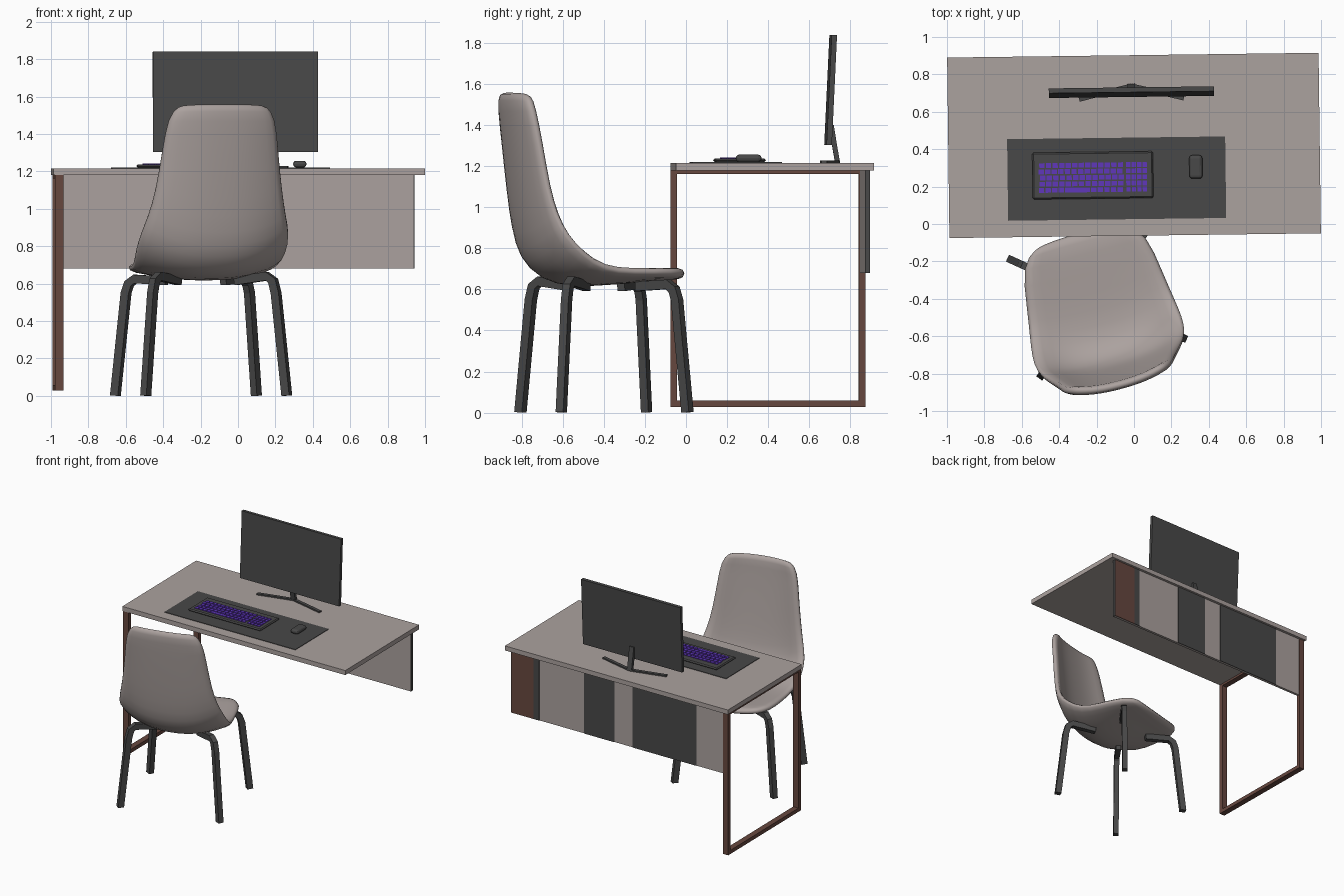
import bpy, bmesh, math
from mathutils import Matrix, Vector

if "Cube" in bpy.data.objects:
    bpy.data.objects.remove(bpy.data.objects["Cube"])


def material(name, rgb):
    m = bpy.data.materials.new(name)
    m.diffuse_color = (*rgb, 1)
    m.use_nodes = True
    m.node_tree.nodes["Principled BSDF"].inputs["Base Color"].default_value = m.diffuse_color
    return m


TAUPE = material("taupe", (0.41, 0.36, 0.345))
DARK = material("charcoal", (0.065, 0.065, 0.065))
BROWN = material("rust brown", (0.135, 0.064, 0.05))
PURPLE = material("purple", (0.115, 0.038, 0.50))

# Local frames: the desk and the chair are each turned a little
DESK = Matrix.Translation((0, 0.42, 0)) @ Matrix.Rotation(0.0128, 4, 'Z')
CHAIR = Matrix.Translation((-0.1975, -0.40, 0)) @ Matrix.Rotation(math.radians(14.8), 4, 'Z')


def finish(name, bm, mat, frame):
    bmesh.ops.recalc_face_normals(bm, faces=bm.faces)
    me = bpy.data.meshes.new(name)
    bm.to_mesh(me)
    bm.free()
    me.materials.append(mat)
    ob = bpy.data.objects.new(name, me)
    bpy.context.collection.objects.link(ob)
    ob.matrix_world = frame
    return ob


def boxes(name, ranges, mat, frame=DESK):
    """One mesh of boxes, each given as x0, x1, y0, y1, z0, z1."""
    bm = bmesh.new()
    for x0, x1, y0, y1, z0, z1 in ranges:
        m = (Matrix.Translation(((x0 + x1) / 2, (y0 + y1) / 2, (z0 + z1) / 2))
             @ Matrix.Diagonal((x1 - x0, y1 - y0, z1 - z0, 1)))
        bmesh.ops.create_cube(bm, size=1, matrix=m)
    return finish(name, bm, mat, frame)


def sweep(name, pts, side, w, h, mat, frame):
    """Rectangular bar along a path; w is measured along the fixed side vector."""
    bm = bmesh.new()
    pts = [Vector(p) for p in pts]
    side = Vector(side).normalized()
    rings = []
    for i, p in enumerate(pts):
        t = pts[min(i + 1, len(pts) - 1)] - pts[max(i - 1, 0)]
        n = t.cross(side).normalized()
        ring = []
        for a, b in ((-1, -1), (1, -1), (1, 1), (-1, 1)):
            v = p + side * a * w / 2 + n * b * h / 2
            v.z = max(v.z, 0)
            ring.append(bm.verts.new(v))
        rings.append(ring)
    for r, s in zip(rings, rings[1:]):
        for k in range(4):
            bm.faces.new((r[k], r[(k + 1) % 4], s[(k + 1) % 4], s[k]))
    bm.faces.new(rings[0])
    bm.faces.new(rings[-1])
    return finish(name, bm, mat, frame)


def bevel(ob, width, segments):
    b = ob.modifiers.new("bevel", 'BEVEL')
    b.width, b.segments = width, segments


# Desk top and open rectangular side frame
boxes("desk_top", [(-0.993, 0.993, -0.4825, 0.4825, 1.18, 1.217)], TAUPE)
X0, X1 = -0.985, -0.938
boxes("desk_leg_frame", [
    (X0, X1, -0.483, -0.452, 0.028, 1.18),
    (X0, X1, 0.434, 0.466, 0.028, 1.18),
    (X0, X1, -0.452, 0.434, 0.028, 0.058),
    (X0, X1, -0.452, 0.434, 1.163, 1.18)], BROWN)

# Back panel with coloured plates on its rear and a dark end
boxes("back_panel", [(-0.938, 0.945, 0.44, 0.461, 0.68, 1.18)], TAUPE)
boxes("dark_panel_plates", [(a, b, 0.461, 0.465, 0.68, 1.18) for a, b in
                            ((0.70, 0.75), (0.03, 0.30), (-0.70, -0.13))], DARK)
boxes("brown_panel_plate", [(0.75, 0.945, 0.461, 0.465, 0.68, 1.18)], BROWN)
boxes("panel_end_plate", [(0.945, 0.95, 0.44, 0.465, 0.68, 1.18)], DARK)

# Desk mat
boxes("desk_mat", [(-0.678, 0.488, -0.394, 0.042, 1.217, 1.221)], DARK)

# Keyboard with rows of keys: main block and number pad
KX, KY = -0.222, -0.157
kb = boxes("keyboard", [(KX - 0.323, KX + 0.323, KY - 0.125, KY + 0.125, 1.221, 1.238)], DARK)
bevel(kb, 0.008, 1)
keys = []
for row in range(5):
    y = KY - 0.09 + row * 0.033
    for x0, x1, n in ((-0.29, 0.165, 13), (0.178, 0.295, 4)):
        step = (x1 - x0) / n
        shift = 0.004 * (row % 3) if n > 4 else 0
        for k in range(n):
            if row == 0 and n > 4 and 3 < k < 8:
                continue
            x = KX + x0 + k * step + shift
            keys.append((x, x + step - 0.006, y, y + 0.026, 1.238, 1.243))
    if row == 0:  # space bar
        step = 0.455 / 13
        keys.append((KX - 0.29 + 4 * step, KX - 0.29 + 8 * step - 0.006, y, y + 0.026, 1.238, 1.243))
boxes("keys", keys, PURPLE)

# Mouse
mouse = boxes("mouse", [(0.294, 0.364, -0.182, -0.056, 1.221, 1.257)], DARK)
bevel(mouse, 0.017, 3)

# Monitor, tilted back slightly, on a V-shaped stand
SCREEN = DESK @ Matrix.Translation((-0.01, 0.285, 1.572)) @ Matrix.Rotation(-0.047, 4, 'X')
boxes("monitor", [(-0.442, 0.442, -0.013, 0.013, -0.268, 0.268)], DARK, SCREEN)
sweep("monitor_neck", [(-0.01, 0.318, 1.221), (-0.01, 0.306, 1.29), (-0.01, 0.288, 1.40)],
      (1, 0, 0), 0.04, 0.024, DARK, DESK)
for s, label in ((-1, "left"), (1, "right")):
    sweep(label + "_monitor_foot",
          [(-0.01, 0.318, 1.222), (-0.01 + s * 0.14, 0.285, 1.222), (-0.01 + s * 0.28, 0.25, 1.222)],
          (0, 0, 1), 0.012, 0.026, DARK, DESK)

# Chair shell: lofted stations of centre y, z, half width, edge y, z
STATIONS = [
    (0.368, 0.665, 0.25, 0.345, 0.685),
    (0.27, 0.668, 0.348, 0.275, 0.690),
    (0.03, 0.645, 0.378, 0.05, 0.690),
    (-0.15, 0.635, 0.402, -0.10, 0.705),
    (-0.28, 0.660, 0.420, -0.21, 0.785),
    (-0.37, 0.750, 0.415, -0.29, 0.870),
    (-0.40, 0.870, 0.382, -0.335, 0.970),
    (-0.425, 1.05, 0.352, -0.37, 1.10),
    (-0.455, 1.30, 0.322, -0.40, 1.32),
    (-0.475, 1.49, 0.302, -0.43, 1.485),
    (-0.478, 1.562, 0.245, -0.44, 1.555),
]
COLS = 9
bm = bmesh.new()
grid = []
for cy, cz, w, ey, ez in STATIONS:
    row = []
    for i in range(COLS):
        u = 2 * i / (COLS - 1) - 1
        f = abs(u) ** 2.5
        row.append(bm.verts.new((w * u, cy + (ey - cy) * f, cz + (ez - cz) * f)))
    grid.append(row)
for a, b in zip(grid, grid[1:]):
    for i in range(COLS - 1):
        bm.faces.new((a[i], a[i + 1], b[i + 1], b[i]))
shell = finish("chair_shell", bm, TAUPE, CHAIR)
solid = shell.modifiers.new("thickness", 'SOLIDIFY')
solid.thickness, solid.offset = 0.048, 0
sub = shell.modifiers.new("smooth", 'SUBSURF')
sub.levels = sub.render_levels = 1
for p in shell.data.polygons:
    p.use_smooth = True

# Four bent chair legs running in under the seat
FX, FY = 0.39, 0.318
for sx, xl in ((-1, "left"), (1, "right")):
    for sy, yl in ((-1, "back"), (1, "front")):
        lift = 0.015 if sy < 0 else 0
        path = [(sx * FX * k, sy * FY * k, z) for k, z in
                ((1, 0), (0.875, 0.55), (0.84, 0.60 + lift), (0.77, 0.625 + lift), (0.4, 0.615))]
        sweep(yl + "_" + xl + "_chair_leg", path, (-sy * FY, sx * FX, 0) if sx * sy < 0 else (sy * FY, -sx * FX, 0),
              0.04, 0.046, DARK, CHAIR)
